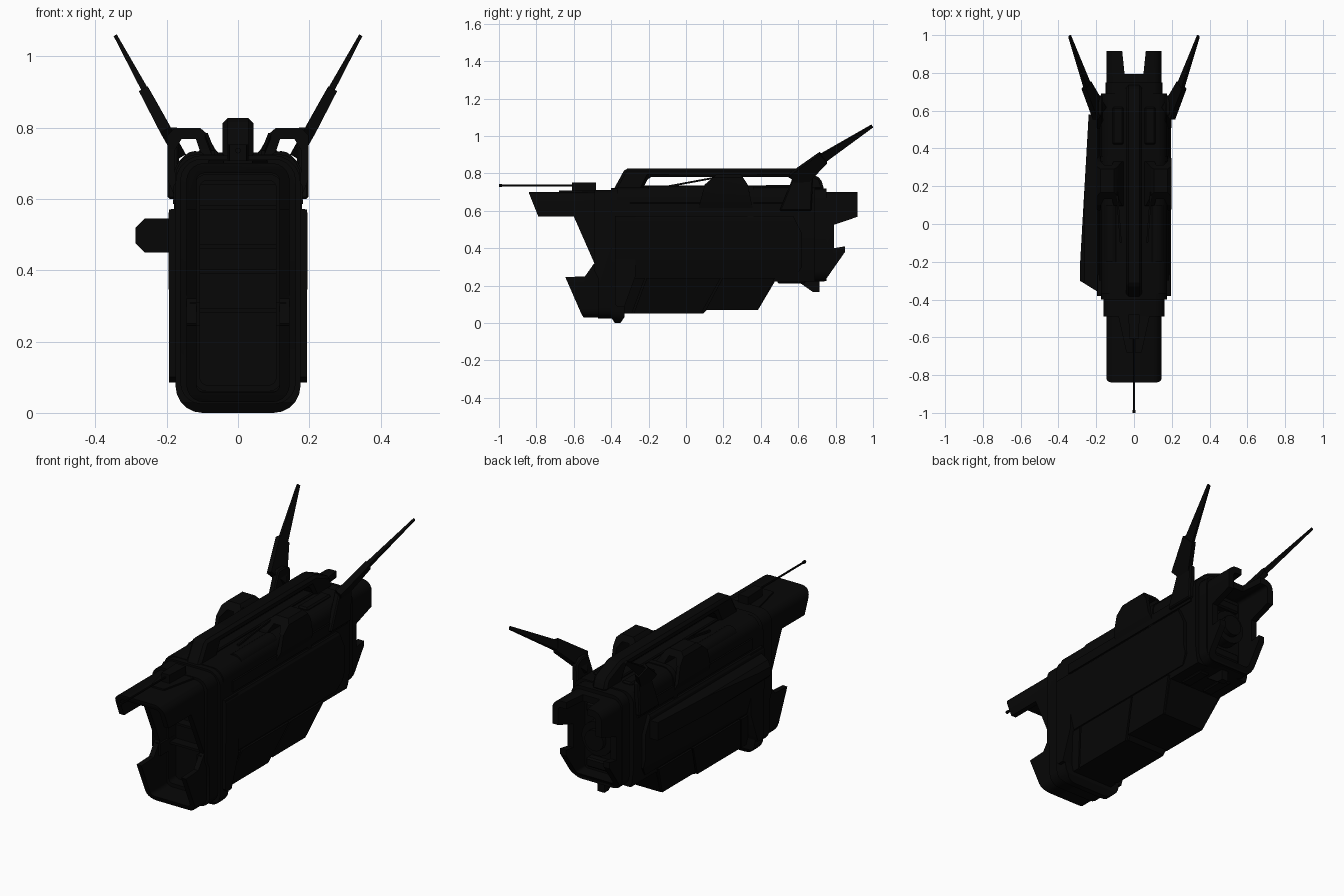
import bpy, bmesh, math
from mathutils import Vector

mat = bpy.data.materials.new("black_hull")
mat.diffuse_color = (0.002, 0.002, 0.002, 1)


def finish(name, bm):
    bmesh.ops.recalc_face_normals(bm, faces=bm.faces)
    me = bpy.data.meshes.new(name)
    bm.to_mesh(me)
    bm.free()
    ob = bpy.data.objects.new(name, me)
    bpy.context.collection.objects.link(ob)
    me.materials.append(mat)
    return ob


def prism(name, pts, axis, lo, hi, bevel=0):
    """Extrude a 2D outline along an axis: x takes (y,z), y takes (x,z), z takes (x,y)."""
    place = {'x': lambda a, b, t: (t, a, b),
             'y': lambda a, b, t: (a, t, b),
             'z': lambda a, b, t: (a, b, t)}[axis]
    bm = bmesh.new()
    rings = [[bm.verts.new(place(a, b, t)) for a, b in pts] for t in (lo, hi)]
    n = len(pts)
    bm.faces.new(rings[0])
    bm.faces.new(rings[1][::-1])
    for i in range(n):
        j = (i + 1) % n
        bm.faces.new((rings[0][i], rings[0][j], rings[1][j], rings[1][i]))
    if bevel:
        bmesh.ops.recalc_face_normals(bm, faces=bm.faces)
        bmesh.ops.bevel(bm, geom=bm.edges[:], offset=bevel, segments=1,
                        affect='EDGES', clamp_overlap=True)
    return finish(name, bm)


def box(name, x0, x1, y0, y1, z0, z1, bevel=0):
    return prism(name, [(x0, z0), (x1, z0), (x1, z1), (x0, z1)], 'y', y0, y1, bevel)


def rounded(hw, z0, z1, r, seg=5):
    """Rounded rectangle in x,z, centred on x = 0."""
    pts = []
    for cx, cz, a0 in ((hw - r, z0 + r, -90), (hw - r, z1 - r, 0),
                       (r - hw, z1 - r, 90), (r - hw, z0 + r, 180)):
        for k in range(seg + 1):
            a = math.radians(a0 + 90 * k / seg)
            pts.append((cx + r * math.cos(a), cz + r * math.sin(a)))
    return pts


def combine(ob, other, op):
    mod = ob.modifiers.new("cut", 'BOOLEAN')
    mod.operation, mod.object, mod.solver = op, other, 'EXACT'
    dg = bpy.context.evaluated_depsgraph_get()
    me = bpy.data.meshes.new_from_object(ob.evaluated_get(dg))
    ob.modifiers.clear()
    ob.data = me
    bpy.data.objects.remove(other)
    return ob


def tube(name, hw, z0, z1, r, wall, y0, y1):
    ob = prism(name, rounded(hw, z0, z1, r), 'y', y0, y1)
    hole = prism("hole", rounded(hw - wall, z0 + wall, z1 - wall, max(r - wall, 0.012)),
                 'y', y0 - 0.1, y1 + 0.1)
    return combine(ob, hole, 'DIFFERENCE')


def side_trim(ob, profile):
    return combine(ob, prism("trim", profile, 'x', -0.5, 0.5), 'INTERSECT')


def loft(name, sections, u, v):
    """Square-section beam through (centre, half width u, half width v)."""
    bm = bmesh.new()
    rings = [[bm.verts.new(Vector(c) + u * a * i + v * b * j)
              for i, j in ((-1, -1), (1, -1), (1, 1), (-1, 1))] for c, a, b in sections]
    bm.faces.new(rings[0])
    bm.faces.new(rings[-1])
    for p, q in zip(rings, rings[1:]):
        for i in range(4):
            bm.faces.new((p[i], p[(i + 1) % 4], q[(i + 1) % 4], q[i]))
    return finish(name, bm)


def cylinder(name, x, z, r, y0, y1, seg=16):
    ring = [(x + r * math.cos(2 * math.pi * k / seg), z + r * math.sin(2 * math.pi * k / seg))
            for k in range(seg)]
    return prism(name, ring, 'y', y0, y1)


# Open mouth with upper and lower jaw
side_trim(tube("nose_jaws", 0.145, 0.03, 0.70, 0.05, 0.028, -0.9, -0.36),
          [(-0.84, 0.71), (-0.838, 0.69), (-0.79, 0.57), (-0.60, 0.57), (-0.49, 0.32),
           (-0.54, 0.25), (-0.645, 0.245), (-0.56, 0.05), (-0.53, 0.0), (-0.37, 0.0), (-0.37, 0.71)])

# Collars behind the mouth
side_trim(tube("front_collar", 0.162, 0.025, 0.712, 0.06, 0.03, -0.5, -0.38),
          [(-0.49, 0.8), (-0.49, 0.28), (-0.47, 0.24), (-0.47, 0.0), (-0.38, 0.0), (-0.38, 0.8)])
side_trim(tube("hull_ring", 0.175, 0.0, 0.722, 0.075, 0.06, -0.42, -0.30),
          [(-0.40, 0.8), (-0.40, 0.03), (-0.38, 0.0), (-0.35, 0.0), (-0.33, 0.03), (-0.31, 0.8)])

# Bulkhead frame and decks inside the mouth
tube("bulkhead_frame", 0.125, 0.06, 0.67, 0.04, 0.018, -0.43, -0.36)
for i, z in enumerate((0.28, 0.39, 0.46, 0.57, 0.64)):
    box(f"deck_{i}", -0.11, 0.11, -0.42, -0.36, z, z + 0.012)
for s in (-1, 1):
    box("mouth_rail", s * 0.12 - 0.014, s * 0.12 + 0.014, -0.50, -0.37, 0.245, 0.31)

# Main hull body, narrowing towards the keel
core = [p for p in rounded(0.175, 0.05, 0.725, 0.06) if p[1] > 0.3]
core = [(-0.165, 0.25), (-0.112, 0.05), (0.112, 0.05), (0.165, 0.25), (0.175, 0.33)] + core + [(-0.175, 0.33)]
side_trim(prism("hull_core", core, 'y', -0.5, 0.9),
          [(-0.37, 0.04), (0.08, 0.04), (0.11, 0.07), (0.385, 0.07), (0.475, 0.222),
           (0.69, 0.222), (0.69, 0.74), (-0.37, 0.74)])

# Armour plates on both sides: upper plate, front flange, slanted keel plates
keel_plates = ([(-0.33, 0.24), (-0.33, 0.05), (-0.29, 0.05), (-0.22, 0.24)],
               [(-0.21, 0.24), (-0.28, 0.05), (0.08, 0.05), (0.185, 0.24)],
               [(0.195, 0.24), (0.105, 0.07), (0.383, 0.07), (0.475, 0.24)])
for s in (-1, 1):
    side_trim(prism("side_plate", [(s * x, z) for x, z in (
        (0.14, 0.25), (0.17, 0.25), (0.195, 0.35), (0.195, 0.56), (0.187, 0.572), (0.14, 0.572))],
        'y', -0.38, 0.7), [(-0.39, 0.2), (0.55, 0.2), (0.62, 0.30), (0.62, 0.48), (0.56, 0.6), (-0.39, 0.6)])
    prism("front_flange", [(-0.38, 0.57), (-0.38, 0.10), (-0.365, 0.085), (-0.33, 0.085),
                           (-0.27, 0.25), (-0.27, 0.57)], 'x', *sorted((s * 0.12, s * 0.193)))
    for pf in keel_plates:
        side_trim(prism("keel_plate", [(s * x, z) for x, z in (
            (0.08, 0.045), (0.122, 0.045), (0.176, 0.25), (0.14, 0.25))], 'y', -0.4, 0.6), pf)
    # Strip along the shoulder
    prism("shoulder_strip", [(s * 0.15, 0.585), (s * 0.182, 0.585), (s * 0.18, 0.64), (s * 0.15, 0.66)],
          'y', -0.30, 0.66)

# Side pod on the left
pod = prism("side_pod", [(-0.18, -0.365), (-0.19, -0.36), (-0.287, -0.30), (-0.285, -0.2),
                         (-0.24, 0.58), (-0.18, 0.58)], 'z', 0.4, 0.6)
combine(pod, prism("pod_outline", [(-0.17, 0.45), (-0.262, 0.45), (-0.287, 0.475), (-0.287, 0.52),
                                   (-0.262, 0.545), (-0.17, 0.545)], 'y', -0.5, 0.7), 'INTERSECT')

# Top spine with a pylon at each end
prism("top_spine", [(-0.395, 0.70), (-0.325, 0.827), (0.60, 0.827), (0.72, 0.775), (0.74, 0.71),
                    (0.60, 0.71), (0.56, 0.78), (-0.20, 0.78), (-0.235, 0.71)],
      'x', -0.043, 0.043, bevel=0.014)

# Roof: seam band, long tanks and vents
tube("roof_band", 0.18, 0.3, 0.73, 0.065, 0.02, 0.33, 0.36)
box("roof_keel", -0.03, 0.03, -0.3, 0.68, 0.715, 0.735, 0.005)
for s in (-1, 1):
    cylinder("roof_tank", s * 0.12, 0.692, 0.042, -0.2, 0.1)
    cylinder("roof_tank_cap", s * 0.12, 0.692, 0.032, -0.24, 0.14)
    box("roof_vent", s * 0.085 - 0.03, s * 0.085 + 0.03, 0.42, 0.62, 0.70, 0.737, 0.008)
    # Slim rod rising towards the arch
    loft("roof_rod", [((s * 0.07, -0.1, 0.73), 0.005, 0.005), ((s * 0.09, 0.17, 0.78), 0.005, 0.005)],
         Vector((1, 0, 0)), Vector((0, 0, 1)))

# Roof arches and antennas
arch = [(0.05, 0.715), (0.09, 0.785), (0.105, 0.798), (0.178, 0.798), (0.198, 0.778), (0.198, 0.655),
        (0.175, 0.60), (0.165, 0.64), (0.178, 0.68), (0.178, 0.735), (0.158, 0.768), (0.118, 0.768),
        (0.10, 0.715)]
for s in (-1, 1):
    side_trim(prism("roof_arch", [(s * x, z) for x, z in arch], 'y', 0.0, 0.5),
              [(0.05, 0.55), (0.10, 0.74), (0.17, 0.80), (0.29, 0.80), (0.33, 0.74), (0.37, 0.55)])
    prism("antenna_base", [(0.50, 0.60), (0.67, 0.60), (0.68, 0.78), (0.64, 0.80), (0.58, 0.80)],
          'x', *sorted((s * 0.165, s * 0.198)), bevel=0.006)
    loft("antenna_root", [((s * 0.182, 0.585, 0.755), 0.016, 0.055), ((s * 0.252, 0.735, 0.885), 0.014, 0.034)],
         Vector((s * 0.87, 0, -0.5)), Vector((s * 0.40, -0.59, 0.70)))
    loft("antenna_blade", [((s * 0.24, 0.71, 0.868), 0.010, 0.027), ((s * 0.341, 0.995, 1.053), 0.005, 0.008)],
         Vector((s * 0.87, 0, -0.5)), Vector((s * 0.40, -0.59, 0.70)))

# Nose gun
prism("gun_housing", [(-0.03, -0.48), (-0.024, -0.61), (0.024, -0.61), (0.03, -0.48)], 'z', 0.69, 0.752)
prism("gun_wedge", [(-0.085, -0.48), (-0.04, -0.68), (0.04, -0.68), (0.085, -0.48)], 'z', 0.68, 0.708)
cylinder("gun_barrel", 0, 0.735, 0.005, -0.99, -0.6, 8)
cylinder("gun_muzzle", 0, 0.735, 0.008, -1.0, -0.985, 8)

# Tail shell with upper and lower claws
tail = side_trim(tube("tail_claws", 0.145, 0.222, 0.70, 0.05, 0.035, 0.5, 1.0),
                 [(0.6, 0.2), (0.74, 0.222), (0.85, 0.38), (0.85, 0.41), (0.79, 0.40),
                  (0.79, 0.525), (0.917, 0.568), (0.917, 0.72), (0.6, 0.72)])
combine(tail, prism("notch", [(-0.05, 0.795), (0.05, 0.795), (0.066, 0.95), (-0.066, 0.95)],
                    'z', 0.5, 0.8), 'DIFFERENCE')
tube("tail_collar", 0.15, 0.225, 0.718, 0.055, 0.03, 0.67, 0.75)

# Engine inside the tail
cylinder("engine_nozzle", 0, 0.46, 0.09, 0.67, 0.75, 20)
cylinder("engine_core", 0, 0.46, 0.055, 0.67, 0.775, 20)
for z in (0.31, 0.60):
    box("engine_block", -0.08, 0.08, 0.67, 0.73, z - 0.025, z + 0.025, 0.008)

# Belly fin and blocks under the tail
prism("belly_fin", [(0.58, 0.235), (0.68, 0.165), (0.715, 0.165), (0.715, 0.25)], 'x', -0.02, 0.02)
for s in (-1, 1):
    box("belly_block", s * 0.07 - 0.03, s * 0.07 + 0.03, 0.49, 0.64, 0.212, 0.24, 0.006)

# Smooth the curves, keep hard edges
bpy.ops.object.select_all(action='SELECT')
bpy.context.view_layer.objects.active = tail
bpy.ops.object.shade_smooth_by_angle(angle=math.radians(30))
